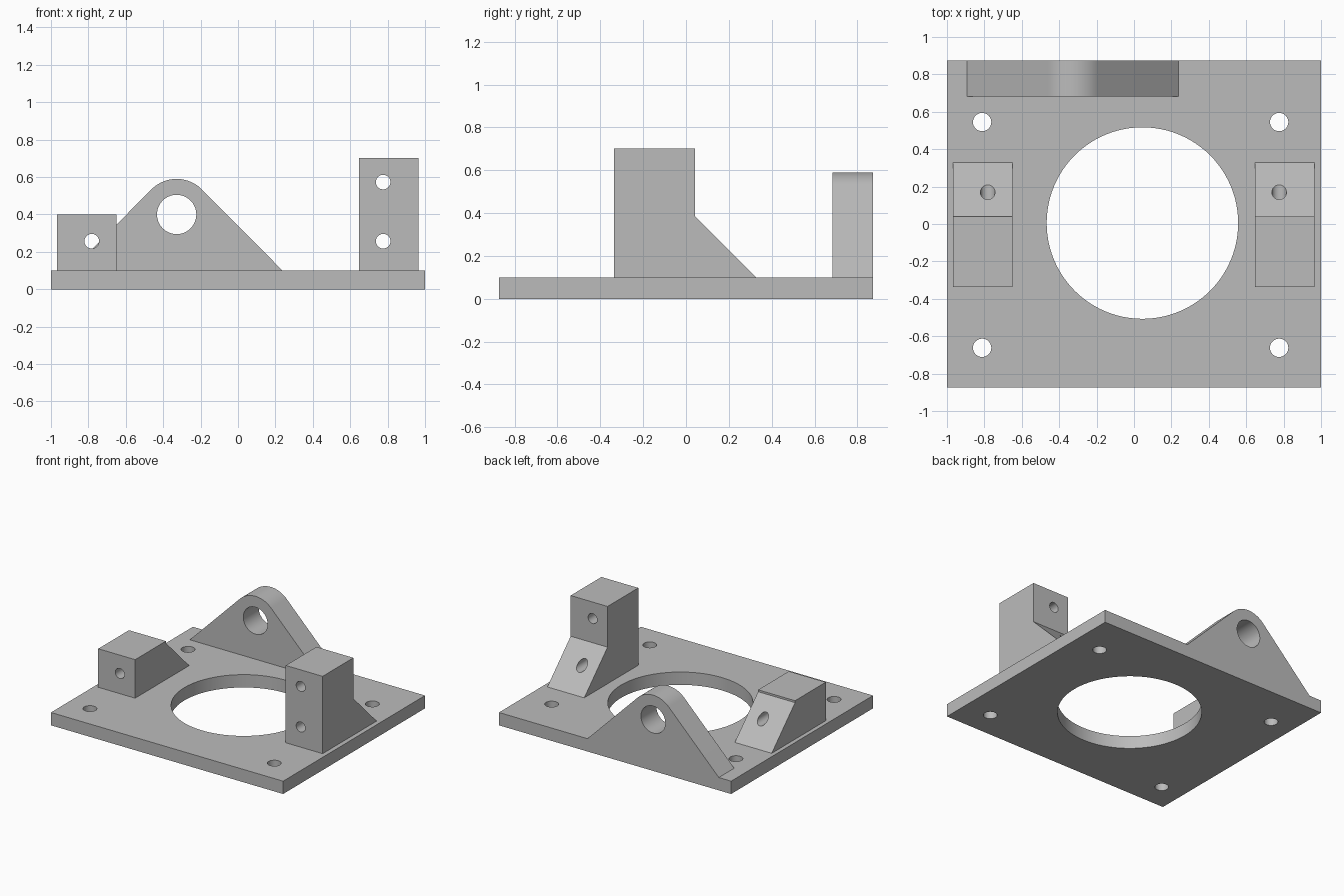
import bpy
import bmesh
from math import sin, cos, pi, radians
from mathutils import Vector

if "Cube" in bpy.data.objects:
    bpy.data.objects.remove(bpy.data.objects["Cube"], do_unlink=True)

grey = bpy.data.materials.new("plain_grey")
grey.use_nodes = True
grey.diffuse_color = (0.5, 0.5, 0.5, 1)
grey.node_tree.nodes["Principled BSDF"].inputs["Base Color"].default_value = (0.5, 0.5, 0.5, 1)


def prism(name, points, sweep):
    """Extrude a closed 3D outline along a vector."""
    bm = bmesh.new()
    face = bm.faces.new([bm.verts.new(p) for p in points])
    ext = bmesh.ops.extrude_face_region(bm, geom=[face])
    moved = [v for v in ext["geom"] if isinstance(v, bmesh.types.BMVert)]
    bmesh.ops.translate(bm, verts=moved, vec=Vector(sweep))
    bmesh.ops.recalc_face_normals(bm, faces=bm.faces)
    mesh = bpy.data.meshes.new(name)
    bm.to_mesh(mesh)
    bm.free()
    mesh.materials.append(grey)
    obj = bpy.data.objects.new(name, mesh)
    bpy.context.collection.objects.link(obj)
    return obj


def drill(obj, center, radius, axis, sides=48):
    """Cut a round through hole along y or z."""
    ring = [(radius * cos(2 * pi * i / sides), radius * sin(2 * pi * i / sides)) for i in range(sides)]
    cx, cy, cz = center
    if axis == "Z":
        cutter = prism("hole_cutter", [(cx + a, cy + b, cz - 1) for a, b in ring], (0, 0, 2))
    else:
        cutter = prism("hole_cutter", [(cx + a, cy - 1, cz + b) for a, b in ring], (0, 2, 0))
    cutter.hide_render = True
    bpy.ops.object.select_all(action="DESELECT")
    bpy.context.view_layer.objects.active = obj
    obj.select_set(True)
    mod = obj.modifiers.new("hole", "BOOLEAN")
    mod.operation = "DIFFERENCE"
    mod.solver = "EXACT"
    mod.object = cutter
    bpy.ops.object.modifier_apply(modifier=mod.name)
    bpy.data.objects.remove(cutter, do_unlink=True)


def finish(obj):
    bpy.ops.object.select_all(action="DESELECT")
    bpy.context.view_layer.objects.active = obj
    obj.select_set(True)
    bpy.ops.object.shade_smooth_by_angle(angle=radians(30))


# Base plate with a large bore and four bolt holes
half_y, deck = 0.873, 0.1
plate = prism("base_plate", [(-1, -half_y, 0), (1, -half_y, 0), (1, half_y, 0), (-1, half_y, 0)], (0, 0, deck))
drill(plate, (0.045, 0.005, 0), 0.512, "Z", 96)
for x in (-0.812, 0.776):
    for y in (-0.662, 0.545):
        drill(plate, (x, y, 0), 0.049, "Z")
finish(plate)

# Rear lug: rounded top with tangent flanks sloping to the plate
cx, cz, r = -0.328, 0.4, 0.19
arc = [(cx + r * cos(a), cz + r * sin(a)) for a in (radians(45 + 90 * i / 24) for i in range(25))]
outline = [(-0.894, deck), (0.238, deck)] + arc
lug = prism("rear_lug", [(x, half_y, z) for x, z in outline], (0, -0.19, 0))
drill(lug, (cx, 0.8, cz), 0.105, "Y", 64)
finish(lug)


# Side blocks with a sloped gusset behind and cross holes
def side_block(name, x0, top, hole_x, hole_heights):
    profile = [(-0.337, deck), (0.328, deck), (0.041, 0.385), (0.041, top), (-0.337, top)]
    block = prism(name, [(x0, y, z) for y, z in profile], (0.318, 0, 0))
    for z in hole_heights:
        drill(block, (hole_x, 0, z), 0.039, "Y")
    finish(block)


side_block("right_short_block", -0.968, 0.4, -0.782, [0.257])
side_block("left_tall_block", 0.647, 0.702, 0.776, [0.257, 0.573])
